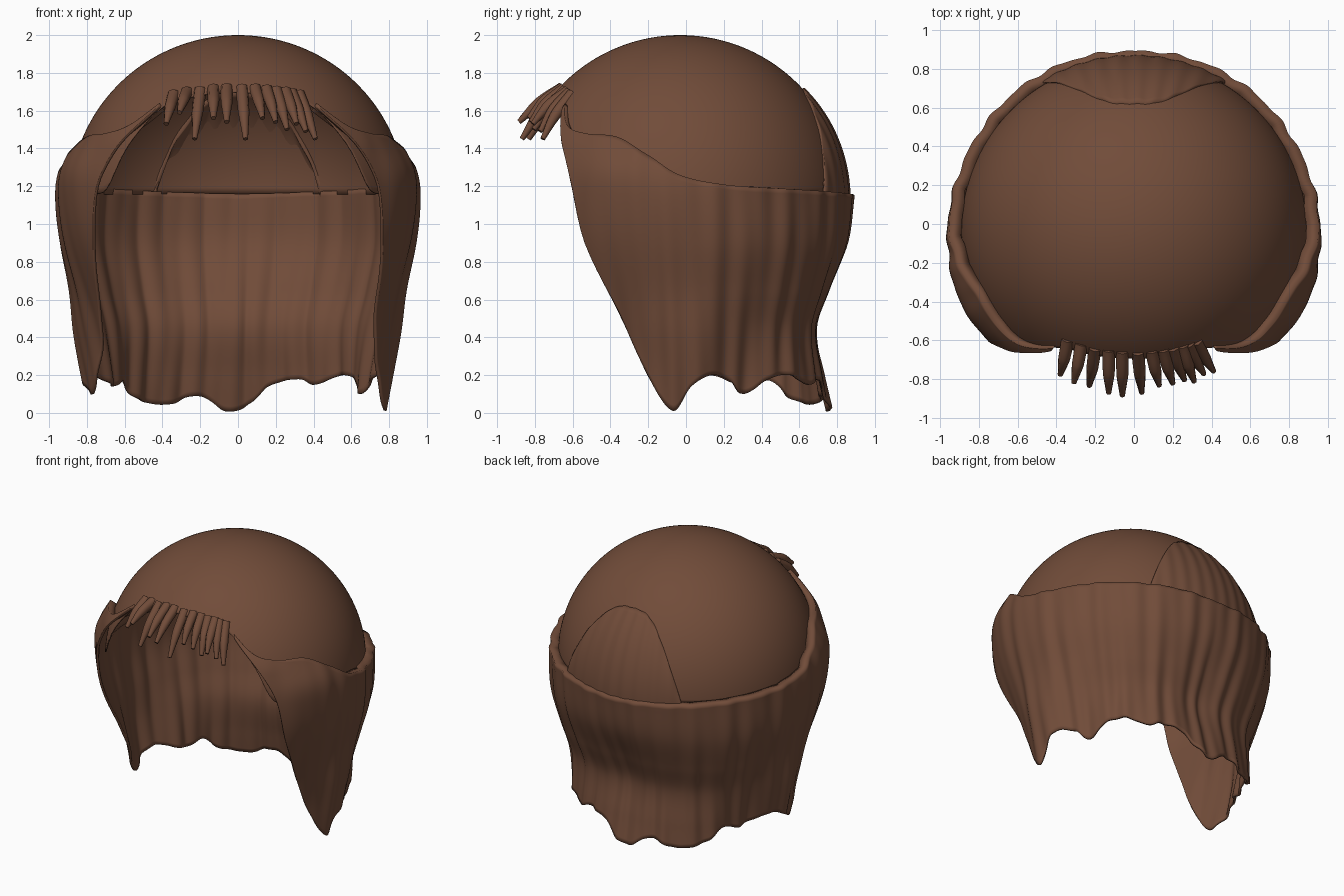
import bpy
import math
import random
from math import sin, cos, radians

random.seed(4)
cube = bpy.data.objects.get("Cube")
if cube:
    bpy.data.objects.remove(cube)

brown = bpy.data.materials.new("hair_brown")
brown.use_nodes = True
brown.diffuse_color = (0.165, 0.072, 0.041, 1)
shader = brown.node_tree.nodes["Principled BSDF"]
shader.inputs["Base Color"].default_value = brown.diffuse_color
shader.inputs["Roughness"].default_value = 0.8

CENTRE_Y, CENTRE_Z, RADIUS = -0.03, 1.12, 0.88


def spline(keys, x):
    """Smooth curve through (x, value) keys, held flat beyond the ends."""
    if x <= keys[0][0]:
        return keys[0][1]
    if x >= keys[-1][0]:
        return keys[-1][1]
    i = max(k for k in range(len(keys) - 1) if keys[k][0] <= x)

    def slope(k):
        a, b = keys[max(k - 1, 0)], keys[min(k + 1, len(keys) - 1)]
        return (b[1] - a[1]) / (b[0] - a[0])

    (x0, y0), (x1, y1) = keys[i], keys[i + 1]
    w = x1 - x0
    t = (x - x0) / w
    s = t * t * (3 - 2 * t)
    return (y0 + (y1 - y0) * s + w * slope(i) * t * (1 - t) ** 2
            - w * slope(i + 1) * t * t * (1 - t))


def finish(obj):
    obj.data.materials.append(brown)
    bpy.ops.object.select_all(action='DESELECT')
    bpy.context.view_layer.objects.active = obj
    obj.select_set(True)
    bpy.ops.object.shade_smooth_by_angle(angle=radians(45))


def sheet(name, limit, cols, rows, point, thickness):
    """Grid over angle (0 = back, positive = left) and height, thickened inward,
    thin at the lower edge and full at the upper edge."""
    verts = [point(limit * (2 * c / cols - 1), r / rows)
             for c in range(cols + 1) for r in range(rows + 1)]
    n = rows + 1
    faces = [(c * n + r, c * n + r + 1, c * n + n + r + 1, c * n + n + r)
             for c in range(cols) for r in range(rows)]
    mesh = bpy.data.meshes.new(name)
    mesh.from_pydata(verts, [], faces)
    obj = bpy.data.objects.new(name, mesh)
    bpy.context.collection.objects.link(obj)
    depth = obj.vertex_groups.new(name="depth")
    for r in range(n):
        depth.add(list(range(r, len(verts), n)), 0.25 + 0.75 * (r / rows) ** 2, 'REPLACE')
    weld = obj.modifiers.new("weld", 'WELD')
    weld.merge_threshold = 0.0005
    solid = obj.modifiers.new("thickness", 'SOLIDIFY')
    solid.thickness = thickness
    solid.offset = -1
    solid.vertex_group = "depth"
    finish(obj)


def on_ball(angle, z, radius):
    flat = math.sqrt(max(radius ** 2 - (z - CENTRE_Z) ** 2, 0))
    a = radians(angle)
    return 1.012 * flat * sin(a), CENTRE_Y + flat * cos(a), z


# Front opening edge, shared by the cap and both sides of the curtain
front_edge = [(106, 0.22), (115, 0.5), (125, 0.9), (129, 1.2), (136, 1.42), (147, 1.62)]

# Smooth scalp cap
cap_edge = [(0, 1.16), (122, 1.16)] + front_edge[3:] + [(162, 1.68), (180, 1.7)]


def cap_point(angle, t):
    low = spline(cap_edge, abs(angle))
    polar = math.acos((low - CENTRE_Z) / RADIUS) * (1 - t)
    return on_ball(angle, CENTRE_Z + RADIUS * cos(polar), RADIUS)


sheet("scalp_cap", 180, 180, 40, cap_point, 0.03)


# Arched panel at the back of the crown, sinking into the cap at its rim
def panel_point(angle, t):
    top = 1.15 + 0.57 * (1 - abs(angle / 32) ** 3)
    return on_ball(angle, 1.1 + (top - 1.1) * t, 0.9 - 0.012 * t ** 4 + 0.003 * sin(angle * 0.9))


sheet("back_crown_panel", 32, 64, 24, panel_point, 0.04)

# Long hair curtain: outward profiles from the back round to the front corner
profiles = [
    (0, [(0, 0.77), (0.2, 0.72), (0.45, 0.67), (0.65, 0.74), (0.9, 0.85), (1.15, 0.89)]),
    (45, [(0, 0.79), (0.2, 0.78), (0.45, 0.78), (0.65, 0.84), (0.9, 0.905), (1.2, 0.92)]),
    (68, [(0, 0.72), (0.2, 0.74), (0.45, 0.79), (0.65, 0.85), (0.9, 0.92), (1.2, 0.935)]),
    (90, [(0, 0.78), (0.4, 0.86), (0.65, 0.89), (0.9, 0.94), (1.1, 0.96), (1.25, 0.95), (1.45, 0.88)]),
    (114, [(0, 0.74), (0.25, 0.75), (0.5, 0.81), (0.9, 0.94), (1.15, 0.98), (1.3, 0.97), (1.47, 0.88)]),
    (131, [(0.2, 0.73), (0.5, 0.81), (0.9, 0.935), (1.2, 0.96), (1.4, 0.92), (1.5, 0.87), (1.67, 0.74)]),
]
curtain_top = [(0, 1.15), (60, 1.19), (78, 1.21), (92, 1.26), (102, 1.36), (114, 1.46),
               (127, 1.48), (137, 1.52), (147, 1.64)]
left_hem = [(6, 0.06), (12, 0.14), (25, 0.18), (32, 0.15), (45, 0.2), (55, 0.18), (65, 0.1),
            (72, 0.17), (80, 0.2), (88, 0.14), (95, 0.01)]
right_hem = [(4, 0.01), (13, 0.08), (19, 0.09), (27, 0.05), (36, 0.05), (46, 0.09), (54, 0.17),
             (64, 0.14), (82, 0.2), (92, 0.14), (99, 0.1)]
hem = [(-a, z) for a, z in reversed(right_hem + front_edge)] + left_hem + front_edge


def curtain_point(angle, t):
    low, high = spline(hem, angle), spline(curtain_top, abs(angle))
    z = low + (high - low) * t
    r = spline([(a, spline(p, z)) for a, p in profiles], abs(angle))
    # vertical locks, fading toward the front
    a = radians(angle)
    fade = min(1, max(0.15, (125 - abs(angle)) / 30))
    r += fade * (0.005 + 0.003 * (1 - t)) * (sin(a * 27 + z) + 0.6 * sin(a * 43 - 2 * z))
    return r * sin(a), r * cos(a), z


sheet("hair_curtain", 147, 294, 40, curtain_point, 0.065)


# Fringe of separate tapered locks: root x, tip x, tip height
locks = [(-.34, -.38, 1.53), (-.27, -.31, 1.59), (-.2, -.23, 1.45), (-.13, -.13, 1.56),
         (-.06, -.06, 1.54), (.02, .04, 1.45), (.09, .13, 1.56), (.15, .2, 1.54),
         (.2, .26, 1.5), (.25, .31, 1.53), (.28, .36, 1.49), (.32, .41, 1.45)]
for i, (root, tip, tip_z) in enumerate(locks):
    curve = bpy.data.curves.new("fringe_lock", 'CURVE')
    curve.dimensions = '3D'
    curve.bevel_depth = 0.034
    curve.bevel_resolution = 2
    curve.use_fill_caps = True
    path = curve.splines.new('BEZIER')
    path.bezier_points.add(2)
    root_z = 1.72 - 0.3 * root * root
    root_y = CENTRE_Y - math.sqrt(RADIUS ** 2 - (root_z - CENTRE_Z) ** 2 - root ** 2) + 0.02
    tip_y = -0.89 + 0.7 * tip * tip + random.uniform(0, 0.05)
    stops = [((root, root_y, root_z), 1),
             (((root + tip) / 2, (root_y + tip_y) / 2 - 0.01, (root_z + tip_z) / 2 + 0.01), 0.9),
             ((tip, tip_y, tip_z), 0.4)]
    for knot, (co, size) in zip(path.bezier_points, stops):
        knot.co = co
        knot.radius = size
        knot.handle_left_type = knot.handle_right_type = 'AUTO'
    obj = bpy.data.objects.new(f"fringe_lock_{i + 1}", curve)
    bpy.context.collection.objects.link(obj)
    bpy.ops.object.select_all(action='DESELECT')
    bpy.context.view_layer.objects.active = obj
    obj.select_set(True)
    bpy.ops.object.convert(target='MESH')
    finish(bpy.context.view_layer.objects.active)
